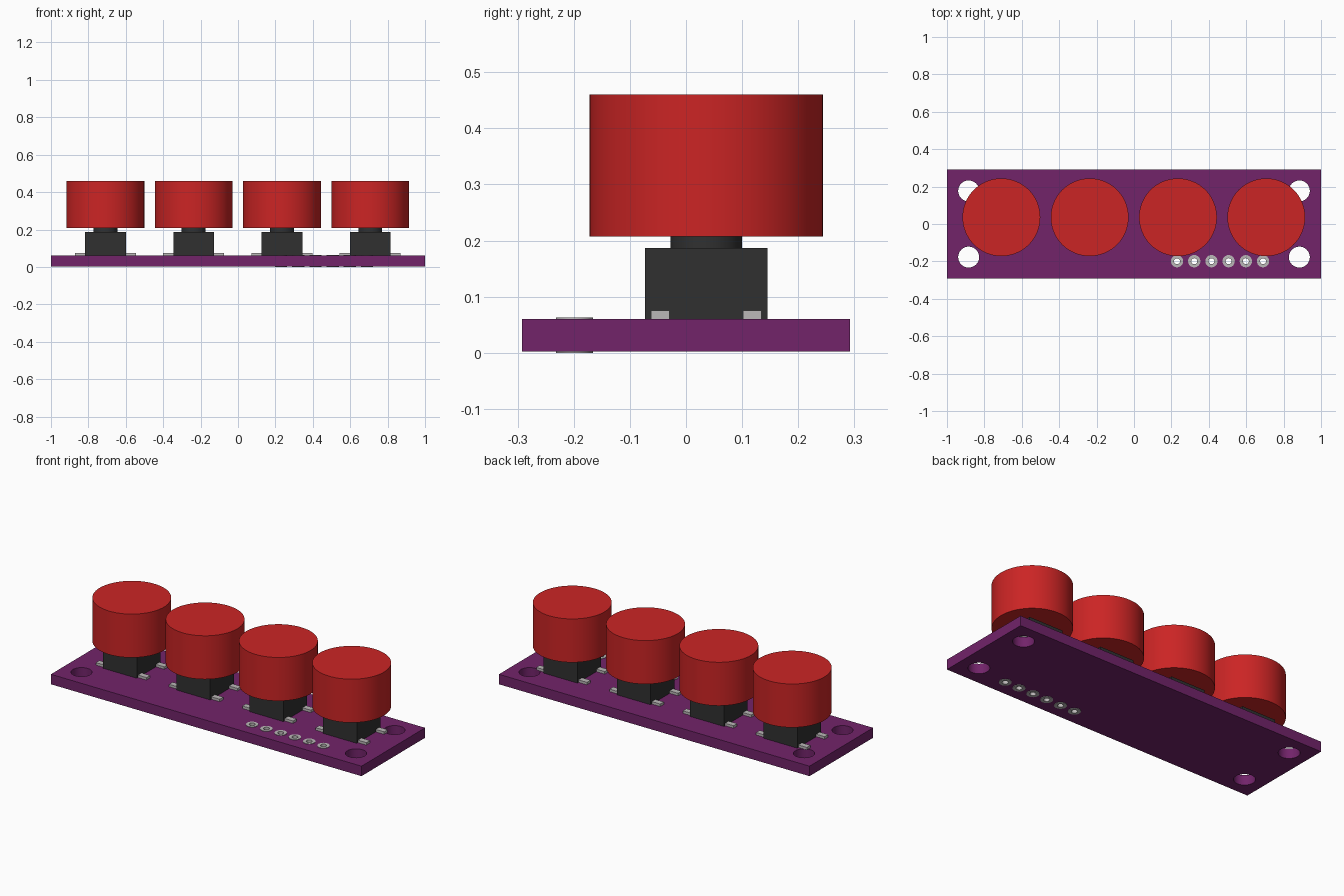
import bpy, bmesh, math
from mathutils import Matrix

if "Cube" in bpy.data.objects:
    bpy.data.objects.remove(bpy.data.objects["Cube"])


def material(name, rgb):
    m = bpy.data.materials.new(name)
    m.diffuse_color = (*rgb, 1)
    m.use_nodes = True
    m.node_tree.nodes["Principled BSDF"].inputs["Base Color"].default_value = m.diffuse_color
    return m


RED = material("red", (0.60, 0.018, 0.018))
PURPLE = material("purple", (0.168, 0.017, 0.144))
BLACK = material("black", (0.03, 0.03, 0.03))
SILVER = material("silver", (0.50, 0.48, 0.48))


def finish(name, bm, mat, smooth=False):
    mesh = bpy.data.meshes.new(name)
    bmesh.ops.recalc_face_normals(bm, faces=bm.faces)
    bm.to_mesh(mesh)
    bm.free()
    mesh.materials.append(mat)
    obj = bpy.data.objects.new(name, mesh)
    bpy.context.collection.objects.link(obj)
    if smooth:
        smooth_edges(obj)
    return obj


def smooth_edges(obj):
    bpy.ops.object.select_all(action='DESELECT')
    obj.select_set(True)
    bpy.context.view_layer.objects.active = obj
    bpy.ops.object.shade_smooth_by_angle(angle=math.radians(30))


def add_box(bm, x0, x1, y0, y1, z0, z1):
    mat = Matrix.Translation(((x0 + x1) / 2, (y0 + y1) / 2, (z0 + z1) / 2))
    mat = mat @ Matrix.Diagonal((x1 - x0, y1 - y0, z1 - z0, 1))
    bmesh.ops.create_cube(bm, size=1, matrix=mat)


def add_cylinder(bm, x, y, r, z0, z1, sides):
    bmesh.ops.create_cone(bm, cap_ends=True, segments=sides, radius1=r, radius2=r,
                          depth=z1 - z0, matrix=Matrix.Translation((x, y, (z0 + z1) / 2)))


def add_tube(bm, x, y, r_out, r_in, z0, z1, sides):
    rings = []
    for r, z in ((r_out, z0), (r_out, z1), (r_in, z1), (r_in, z0)):
        rings.append([bm.verts.new((x + r * math.cos(2 * math.pi * i / sides),
                                    y + r * math.sin(2 * math.pi * i / sides), z))
                      for i in range(sides)])
    for k in range(4):
        a, b = rings[k], rings[(k + 1) % 4]
        for i in range(sides):
            j = (i + 1) % sides
            bm.faces.new((a[i], a[j], b[j], b[i]))


BOTTOM, TOP = 0.0025, 0.0605
PIN_Y = -0.199
pin_xs = [0.23 + 0.092 * i for i in range(6)]
button_xs = [-0.709 + 0.472 * i for i in range(4)]
BUTTON_Y = 0.036

# Circuit board with mounting holes and pin holes
bm = bmesh.new()
add_box(bm, -1, 1, -0.2925, 0.2925, BOTTOM, TOP)
board = finish("board", bm, PURPLE)

bm = bmesh.new()
for sx in (-1, 1):
    for sy in (-1, 1):
        add_cylinder(bm, sx * 0.884, sy * 0.177, 0.056, -0.1, 0.2, 48)
for x in pin_xs:
    add_cylinder(bm, x, PIN_Y, 0.025, -0.1, 0.2, 24)
cutter = finish("hole_cutter", bm, PURPLE)
cutter.hide_render = True
mod = board.modifiers.new("holes", 'BOOLEAN')
mod.operation = 'DIFFERENCE'
mod.solver = 'EXACT'
mod.object = cutter
bpy.context.view_layer.objects.active = board
bpy.ops.object.modifier_apply(modifier=mod.name)
bpy.data.objects.remove(cutter, do_unlink=True)
smooth_edges(board)

# Plated pin holes
bm = bmesh.new()
for x in pin_xs:
    add_tube(bm, x, PIN_Y, 0.033, 0.016, 0.0, 0.063, 24)
finish("pin_holes", bm, SILVER, smooth=True)

# Push buttons: body, stem, cap and four solder legs each
for n, x in enumerate(button_xs, 1):
    bm = bmesh.new()
    add_box(bm, x - 0.109, x + 0.109, BUTTON_Y - 0.109, BUTTON_Y + 0.109, TOP, 0.187)
    finish(f"switch_body_{n}", bm, BLACK)

    bm = bmesh.new()
    add_cylinder(bm, x, BUTTON_Y, 0.064, 0.187, 0.207, 48)
    finish(f"switch_stem_{n}", bm, BLACK, smooth=True)

    bm = bmesh.new()
    add_cylinder(bm, x, BUTTON_Y, 0.208, 0.207, 0.46, 64)
    finish(f"button_cap_{n}", bm, RED, smooth=True)

    bm = bmesh.new()
    for sx in (-1, 1):
        for sy in (-1, 1):
            xs = sorted((x + sx * 0.105, x + sx * 0.163))
            y = BUTTON_Y + sy * 0.082
            add_box(bm, xs[0], xs[1], y - 0.0165, y + 0.0165, TOP, 0.075)
    finish(f"switch_legs_{n}", bm, SILVER)
